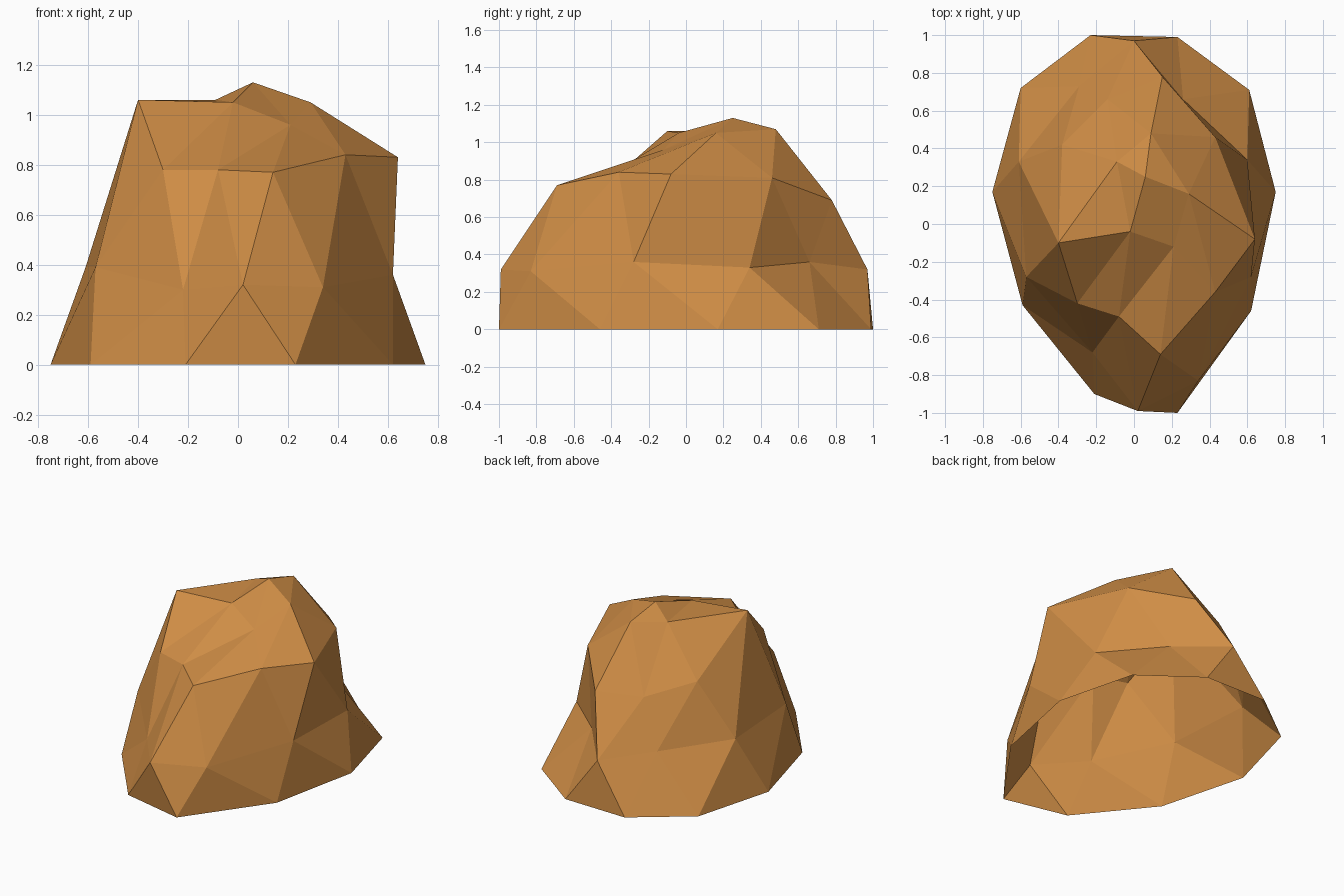
import bpy

# Colour
mat = bpy.data.materials.new("ochre stone")
mat.diffuse_color = (0.62, 0.265, 0.06, 1)

# Staggered rings of the boulder, counter-clockwise from +x
base = [(.75, .17, 0), (.61, .71, 0), (.23, .99, 0), (-.23, 1, 0), (-.60, .72, 0),
        (-.75, .17, 0), (-.59, -.43, 0), (-.21, -.90, 0), (.23, -1, 0), (.62, -.46, 0)]
low = [(.60, .34, .33), (.26, .66, .36), (0, .97, .32), (-.29, .73, .37), (-.61, .33, .39),
       (-.57, -.28, .39), (-.22, -.68, .30), (.02, -.99, .32), (.34, -.83, .31), (.62, -.28, .36)]
shoulder = [(.64, -.08, .83), (.43, .46, .81), (.15, .78, .69), (-.14, .66, .68), (-.38, .42, .76),
            (-.40, -.10, 1.06), (-.30, -.42, .78), (-.08, -.49, .78), (.14, -.69, .77), (.43, -.36, .84)]
crown = [(.29, .16, 1.05), (.09, .48, 1.07), (-.09, .33, 1.06), (-.02, -.04, 1.05), (.21, -.12, .96)]
peak = (.06, .25, 1.13)

verts = base + low + shoulder + crown + [peak]
faces = []
for k in range(10):
    n = (k + 1) % 10
    # Base to low band, then low to shoulder band
    faces += [(k, n, 10 + k), (n, 10 + n, 10 + k)]
    faces += [(10 + k, 20 + n, 20 + k), (10 + k, 10 + n, 20 + n)]
for k in range(5):
    a, b, c = 20 + 2 * k, 21 + 2 * k, 20 + (2 * k + 2) % 10
    t, u = 30 + k, 30 + (k + 1) % 5
    # Shoulder to crown, and cap up to the peak
    faces += [(a, b, t), (b, u, t), (b, c, u), (t, u, 35)]

# Boulder shell, open underneath
mesh = bpy.data.meshes.new("boulder")
mesh.from_pydata(verts, [], faces)
mesh.materials.append(mat)
mesh.update()
boulder = bpy.data.objects.new("boulder", mesh)
bpy.context.collection.objects.link(boulder)
